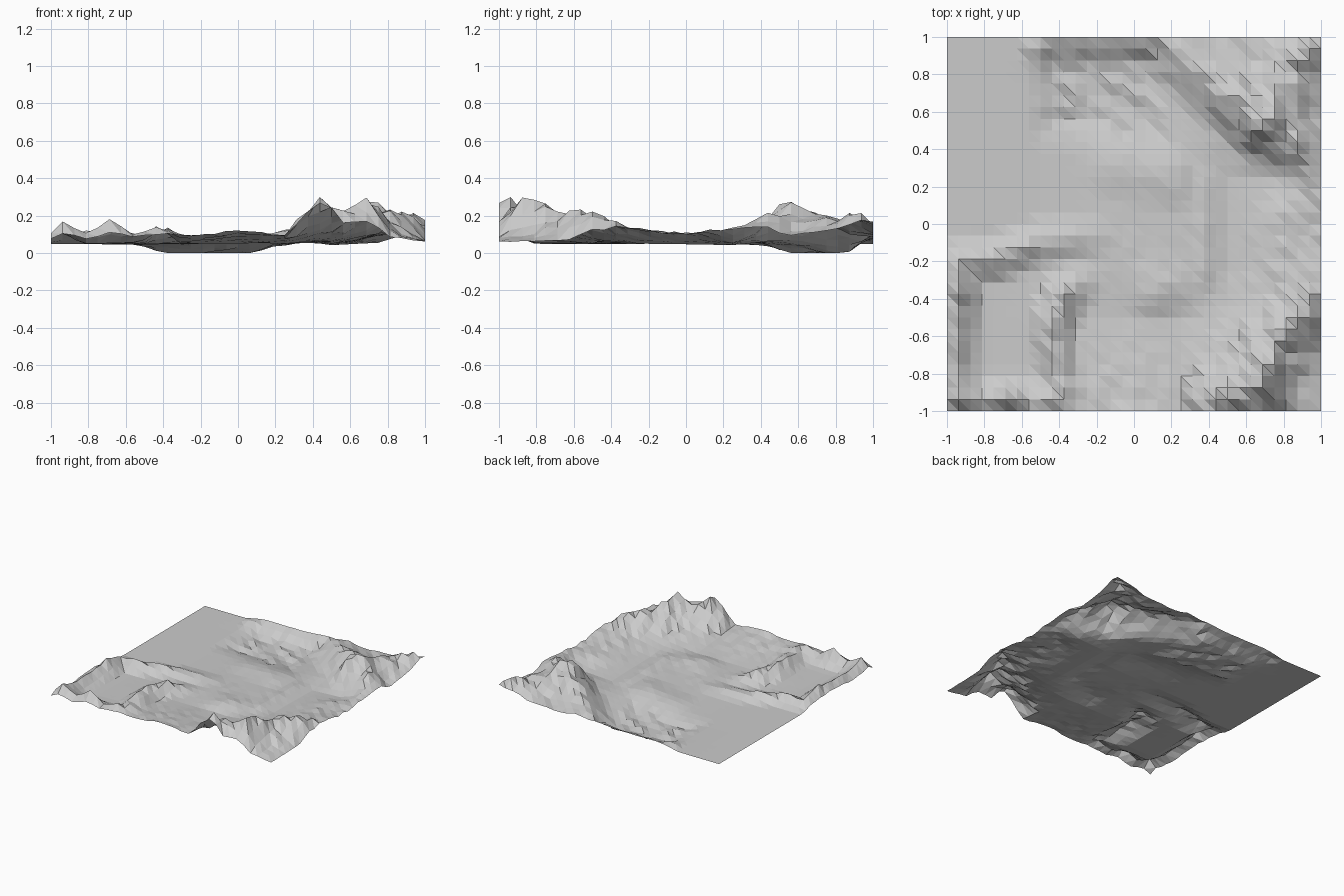
import bpy, bmesh, random
from mathutils import Vector

random.seed(4)
N = 32

# coarse ground heights in hundredths, rows from front to back, columns left to right
BASE = [
    [6, 6, 7.5, 10, 11.3, 10, 12, 10, 6],
    [5, 4.8, 5.5, 7, 8, 7, 13, 16, 6.5],
    [5, 4.7, 5.5, 5, 5, 5, 7.5, 12, 7],
    [5, 4.7, 4.7, 5, 6.5, 6.5, 5, 8.5, 12],
    [4.8, 4.7, 4.6, 5, 6, 6.5, 4.7, 8, 10],
    [4.8, 4.7, 4.5, 4.6, 6, 6, 4.2, 5.5, 13],
    [4.8, 4.7, 4.4, 4, 4.2, 4.5, 7, 15, 10],
    [4.8, 4.7, 4.4, 3, 3, 3.5, 9, 13, 10],
    [4.8, 4.8, 5, 6, 7, 8, 9, 10, 9],
]

# ridge crest lines: half width, then (x, y, height) points
RIDGES = [
    (0.18, [(0.44, -0.94, .31), (0.56, -0.88, .25), (0.67, -0.88, .28), (0.72, -0.69, .23), (0.88, -0.5, .22), (0.94, -0.38, .16)]),
    (0.20, [(0.25, 0.94, .12), (0.44, 0.75, .17), (0.69, 0.56, .285), (0.81, 0.75, .20), (0.94, 0.94, .20)]),
    (0.16, [(0.69, 0.56, .285), (0.87, 0.44, .20), (1.0, 0.31, .14)]),
    (0.11, [(-0.94, -0.2, .11), (-0.94, -0.38, .15), (-0.94, -0.56, .13), (-0.94, -0.75, .11), (-0.93, -0.94, .175),
            (-0.81, -0.94, .10), (-0.69, -0.94, .17), (-0.56, -0.93, .10), (-0.44, -0.93, .14)]),
    (0.11, [(-0.94, -0.2, .10), (-0.75, -0.19, .12), (-0.5, -0.09, .10), (-0.19, -0.07, .07)]),
    (0.12, [(-0.38, -0.94, .12), (-0.44, -0.56, .15), (-0.38, -0.38, .13), (-0.28, -0.31, .08)]),
    (0.11, [(-0.5, 0.95, .10), (-0.1, 0.95, .10), (0.25, 0.94, .12)]),
    (0.20, [(0.84, -0.35, .12), (0.84, 0.0, .11)]),
    # low mounds in the middle
    (0.17, [(0.12, -0.35, .09), (0.25, -0.3, .08)]),
    (0.17, [(-0.1, 0.3, .07), (0.18, 0.25, .085)]),
    (0.10, [(0.37, -0.28, .08), (0.37, 0.22, .07)]),
]


def ground(x, y):
    u, v = (x + 1) * 4, (y + 1) * 4
    i, j = min(int(u), 7), min(int(v), 7)
    s, t = u - i, v - j
    lo = BASE[j][i] * (1 - s) + BASE[j][i + 1] * s
    hi = BASE[j + 1][i] * (1 - s) + BASE[j + 1][i + 1] * s
    return (lo * (1 - t) + hi * t) / 100


def ridge_height(x, y, base):
    best = base
    p = Vector((x, y))
    for width, pts in RIDGES:
        for a, b in zip(pts, pts[1:]):
            A, B = Vector(a[:2]), Vector(b[:2])
            d = B - A
            t = max(0, min(1, (p - A).dot(d) / d.length_squared))
            fall = max(0, 1 - (p - A - d * t).length / width)
            crest = a[2] + (b[2] - a[2]) * t
            best = max(best, base + (crest - base) * fall)
    return best


def height(x, y):
    base = ground(x, y)
    h = ridge_height(x, y, base)
    h += random.uniform(-0.16, 0.16) * max(0, h - 0.05)
    # sunken basin near the back
    out = max(-0.40 - x, x - 0.07, 0.55 - y, y - 0.86, 0)
    if out < 0.13:
        f = out / 0.13
        h = h * f + random.choice((0, 0, 0.01, 0.02)) * (1 - f)
    return max(0, min(0.31, h))


# triangulated terrain sheet
bm = bmesh.new()
grid = []
for j in range(N + 1):
    y = -1 + 2 * j / N
    grid.append([bm.verts.new((-1 + 2 * i / N, y, height(-1 + 2 * i / N, y))) for i in range(N + 1)])
for j in range(N):
    for i in range(N):
        a, b = grid[j][i], grid[j][i + 1]
        c, d = grid[j + 1][i + 1], grid[j + 1][i]
        bm.faces.new((a, b, d))
        bm.faces.new((b, c, d))
mesh = bpy.data.meshes.new("terrain")
bm.to_mesh(mesh)
bm.free()
terrain = bpy.data.objects.new("terrain", mesh)
bpy.context.collection.objects.link(terrain)
